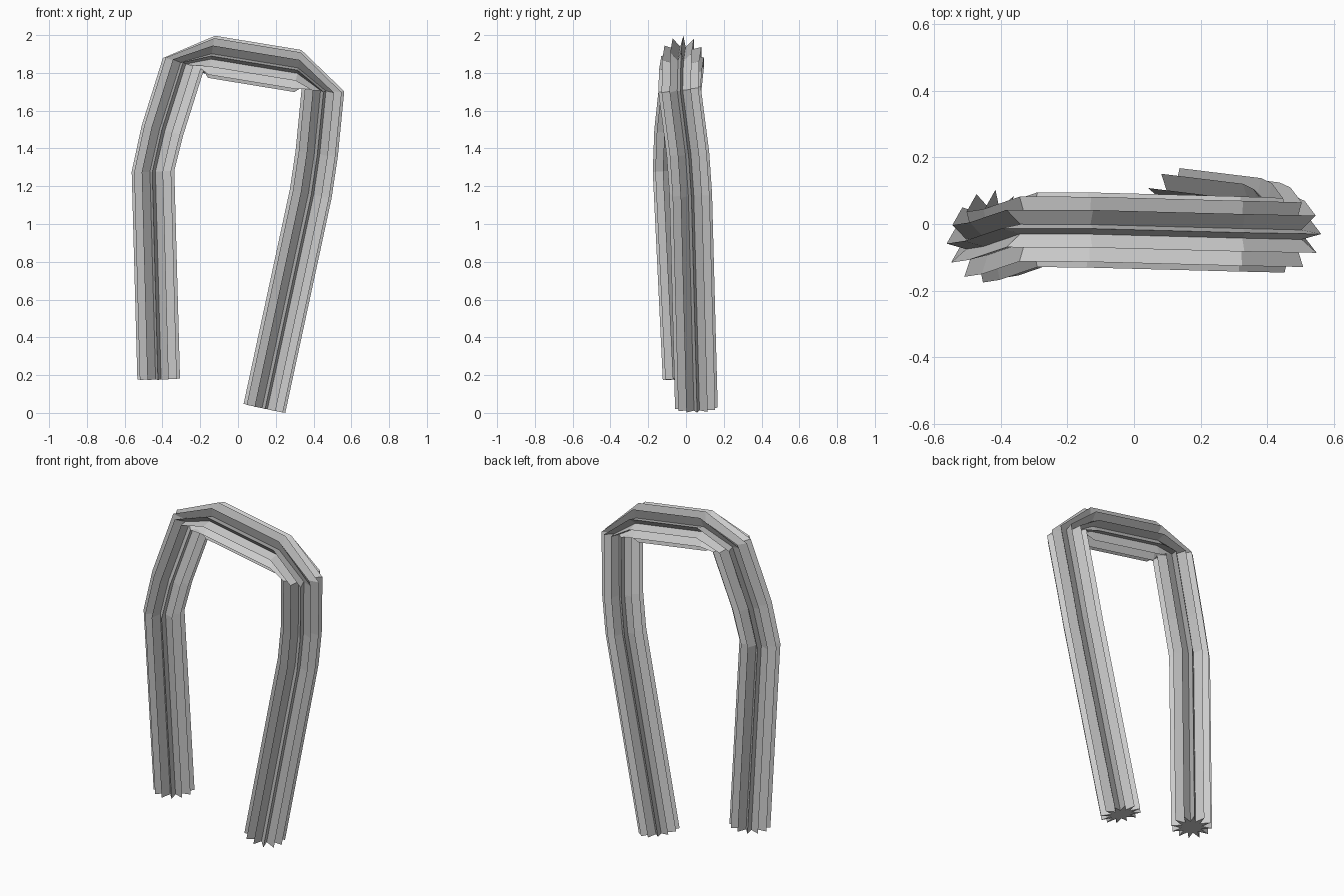
import bpy, bmesh, math
from mathutils import Vector

if "Cube" in bpy.data.objects:
    bpy.data.objects.remove(bpy.data.objects["Cube"])

POINTS, R_OUT, R_IN = 12, 0.113, 0.056

# Centre line of the bent bar, from the left foot over the top to the right foot
PATH = [Vector(p) for p in (
    (-0.42, -0.01, 0.18), (-0.45, -0.063, 1.28), (-0.40, -0.055, 1.495),
    (-0.29, -0.017, 1.845), (-0.14, -0.018, 1.885), (0.317, -0.03, 1.81),
    (0.45, -0.034, 1.713), (0.417, 0.01, 1.375), (0.385, 0.025, 1.16),
    (0.14, 0.055, 0.024))]
MID = 4  # top segment; both legs grow outwards from it


def ring_normal(i):
    # each ring is square to the segment on its outer side
    if i in (MID, MID + 1):
        s = MID
    elif i < MID:
        s = max(i - 1, 0)
    else:
        s = min(i, len(PATH) - 2)
    return (PATH[s + 1] - PATH[s]).normalized()


def star_ring(bm, i):
    t = ring_normal(i)
    u = Vector((0, -1, 0))
    u = (u - t * u.dot(t)).normalized()
    v = t.cross(u)
    ring = []
    for k in range(POINTS * 2):
        a = math.pi * k / POINTS + math.radians(-2)
        r = R_IN if k % 2 else R_OUT
        ring.append(bm.verts.new(PATH[i] + (u * math.cos(a) + v * math.sin(a)) * r))
    return ring


# Fluted, star-section bar
bm = bmesh.new()
rings = [star_ring(bm, i) for i in range(len(PATH))]
n = POINTS * 2
for a, b in zip(rings, rings[1:]):
    for k in range(n):
        j = (k + 1) % n
        bm.faces.new((a[k], a[j], b[j], b[k]))

# Fan caps on both feet
for ring, centre in ((rings[0], PATH[0]), (rings[-1], PATH[-1])):
    c = bm.verts.new(centre)
    for k in range(n):
        bm.faces.new((c, ring[k], ring[(k + 1) % n]))

bmesh.ops.recalc_face_normals(bm, faces=bm.faces)
mesh = bpy.data.meshes.new("fluted_arch")
bm.to_mesh(mesh)
bm.free()
bpy.context.collection.objects.link(bpy.data.objects.new("fluted_arch", mesh))
